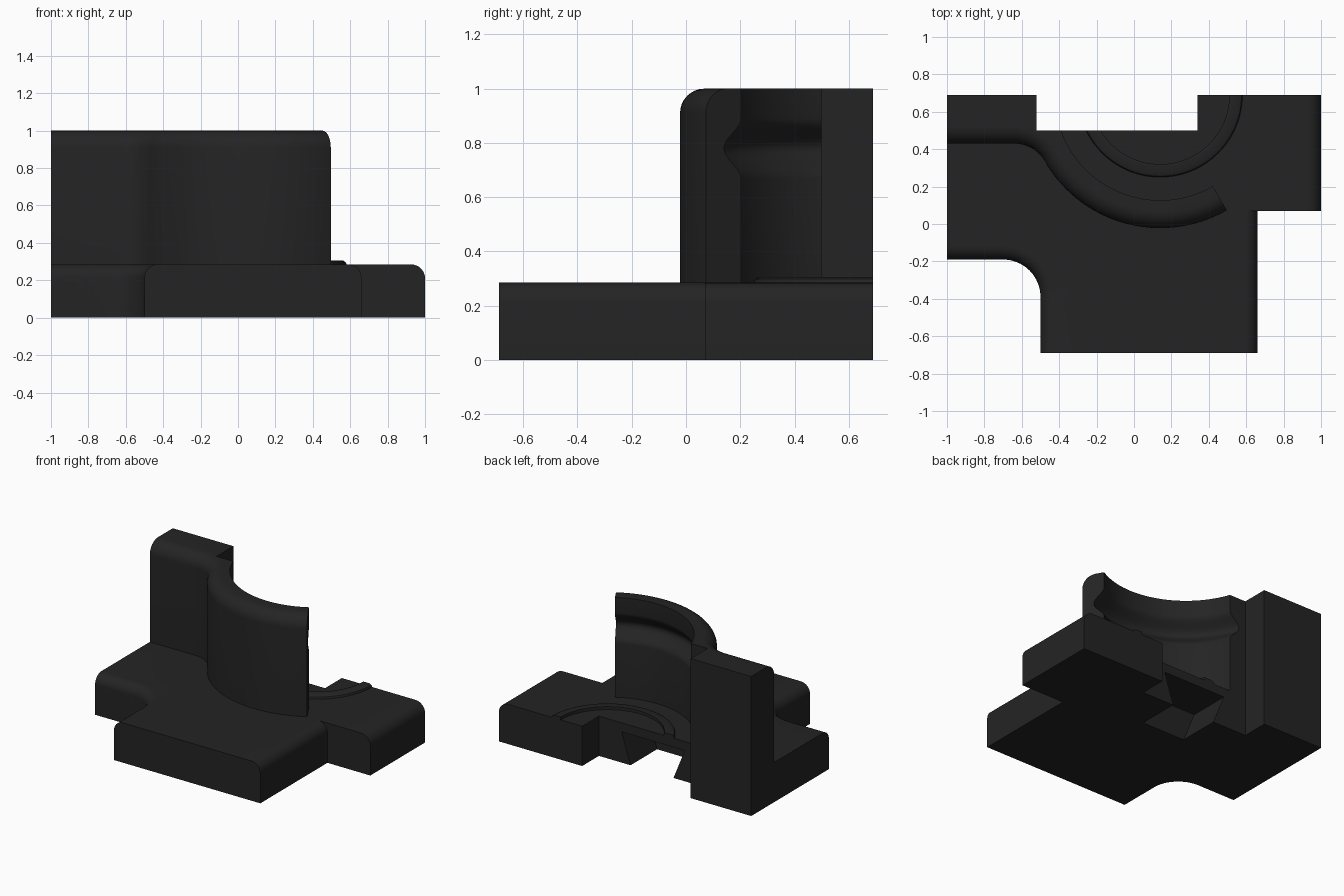
import bpy, bmesh, math
from mathutils import Vector

if "Cube" in bpy.data.objects:
    bpy.data.objects.remove(bpy.data.objects["Cube"])

CX, CY = 0.14, 0.69          # axis of the curved wall
BASE_TOP = 0.285

black = bpy.data.materials.new("matte_black")
black.diffuse_color = (0.0175, 0.0175, 0.0175, 1)
black.use_nodes = True
black.node_tree.nodes["Principled BSDF"].inputs["Base Color"].default_value = black.diffuse_color


def finish(name, bm):
    bmesh.ops.recalc_face_normals(bm, faces=bm.faces)
    me = bpy.data.meshes.new(name)
    bm.to_mesh(me)
    bm.free()
    me.materials.append(black)
    ob = bpy.data.objects.new(name, me)
    bpy.context.collection.objects.link(ob)
    return ob


def arc(cx, cy, r, a0, a1, n):
    return [(cx + r * math.cos(math.radians(a0 + (a1 - a0) * i / n)),
             cy + r * math.sin(math.radians(a0 + (a1 - a0) * i / n))) for i in range(n + 1)]


def prism(name, pts, z0, z1, chains=(), radius=0.0):
    """Extrude an outline; round the top edges along chains of outline points."""
    bm = bmesh.new()
    low = [bm.verts.new((x, y, z0)) for x, y in pts]
    top = [bm.verts.new((x, y, z1)) for x, y in pts]
    n = len(pts)
    bm.faces.new(low[::-1])
    bm.faces.new(top)
    for i in range(n):
        j = (i + 1) % n
        bm.faces.new((low[i], low[j], top[j], top[i]))
    edges = [bm.edges.get((top[i], top[(i + 1) % n])) for a, b in chains for i in range(a, b)]
    bmesh.ops.recalc_face_normals(bm, faces=bm.faces)
    if edges:
        bmesh.ops.bevel(bm, geom=edges, offset=radius, segments=8, profile=0.5,
                        affect='EDGES', clamp_overlap=False)
    return finish(name, bm)


def lathe(name, profile, n=128):
    """Revolve a closed (r, z) profile about the wall axis; r = 0 is a pole."""
    bm = bmesh.new()
    rings = []
    for r, z in profile:
        if r == 0:
            rings.append([bm.verts.new((CX, CY, z))] * n)
        else:
            rings.append([bm.verts.new((CX + r * math.cos(2 * math.pi * i / n),
                                        CY + r * math.sin(2 * math.pi * i / n), z))
                          for i in range(n)])
    for k in range(len(rings)):
        a, b = rings[k], rings[(k + 1) % len(rings)]
        for i in range(n):
            j = (i + 1) % n
            vs = list(dict.fromkeys((a[i], a[j], b[j], b[i])))
            if len(vs) > 2:
                bm.faces.new(vs)
    return finish(name, bm)


def rod(name, x, z, r, y0, y1):
    bm = bmesh.new()
    bmesh.ops.create_cone(bm, cap_ends=True, segments=32, radius1=r, radius2=r, depth=y1 - y0)
    for v in bm.verts:
        v.co = Vector((x + v.co.x, (y0 + y1) / 2 + v.co.z, z + v.co.y))
    return finish(name, bm)


def boolean(target, other, op):
    m = target.modifiers.new(op, 'BOOLEAN')
    m.operation = op
    m.solver = 'EXACT'
    m.object = other
    bpy.context.view_layer.objects.active = target
    bpy.ops.object.modifier_apply(modifier=m.name)
    bpy.data.objects.remove(other, do_unlink=True)


# Base plate with rounded side edges
corner = arc(-0.7, -0.39, 0.2, 90, 0, 16)
outline = ([(-1, 0.69), (-1, -0.19)] + corner +
           [(-0.5, -0.69), (0.66, -0.69), (0.66, 0.5), (-0.52, 0.5), (-0.52, 0.69)])
k = 2 + len(corner)                       # index of the front left corner
bracket = prism("bracket", outline, 0, BASE_TOP, [(1, k), (k + 1, k + 2)], 0.07)

# Right ear
ear = prism("ear", [(0.34, 0.07), (1, 0.07), (1, 0.69), (0.34, 0.69)], 0, BASE_TOP,
            [(1, 2)], 0.075)
boolean(bracket, ear, 'UNION')

# Upright block and curved wall with rounded outer rim
f = 0.19
sweep = arc(-0.64, 0.43 - f, f, 90, 30, 12) + arc(CX, CY, 0.712, 210, 300, 36)[1:]
end = math.radians(-60)
wall_pts = ([(-1, 0.69), (-1, 0.43)] + sweep +
            [(CX + 0.4 * math.cos(end), CY + 0.4 * math.sin(end)),
             (CX, 0.5), (-0.52, 0.5), (-0.52, 0.69)])
wall = prism("wall", wall_pts, 0.15, 1.0, [(1, 1 + len(sweep))], 0.09)

# Bore with a rounded groove near the rim
groove = [(0.563 + 0.072 * (0.5 - 0.5 * math.cos(2 * math.pi * i / 16)), 0.67 + 0.22 * i / 16)
          for i in range(17)]
bore = lathe("bore", [(0, 0.1), (0.563, 0.1)] + groove + [(0.563, 1.1), (0, 1.1)])
boolean(wall, bore, 'DIFFERENCE')
boolean(bracket, wall, 'UNION')

# Low raised ring on the floor, trimmed to the plate
ring = lathe("ring", [(0.37, 0.26), (0.44, 0.26), (0.44, 0.288), (0.435, 0.298),
                      (0.42, 0.306), (0.37, 0.306)])
trim = prism("trim", [(-1, 0.5), (0.34, 0.5), (0.34, 0.69), (1, 0.69), (1, 2), (-1, 2)], 0, 1)
boolean(ring, trim, 'DIFFERENCE')
boolean(bracket, ring, 'UNION')

# Dovetail slot under the back edge, wider at its ceiling
bm = bmesh.new()
sec = [(-0.25, 0), (0.09, 0), (0.16, 0.22), (-0.34, 0.22)]
sec[0], sec[1] = (-0.243, -0.02), (0.083, -0.02)
front = [bm.verts.new((x, 0.2, z)) for x, z in sec]
back = [bm.verts.new((x, 0.6, z)) for x, z in sec]
bm.faces.new(front)
bm.faces.new(back[::-1])
for i in range(4):
    j = (i + 1) % 4
    bm.faces.new((front[i], front[j], back[j], back[i]))
boolean(bracket, finish("dovetail", bm), 'DIFFERENCE')

# Bolt holes with counterbores in the front faces
for x, face_y in ((-0.9, -0.19), (0.89, 0.07)):
    boolean(bracket, rod("hole", x, 0.145, 0.045, face_y - 0.1, 0.8), 'DIFFERENCE')
    boolean(bracket, rod("counterbore", x, 0.145, 0.083, face_y - 0.1, face_y + 0.1), 'DIFFERENCE')

bpy.ops.object.select_all(action='DESELECT')
bracket.select_set(True)
bpy.context.view_layer.objects.active = bracket
bpy.ops.object.shade_smooth_by_angle(angle=math.radians(30))
